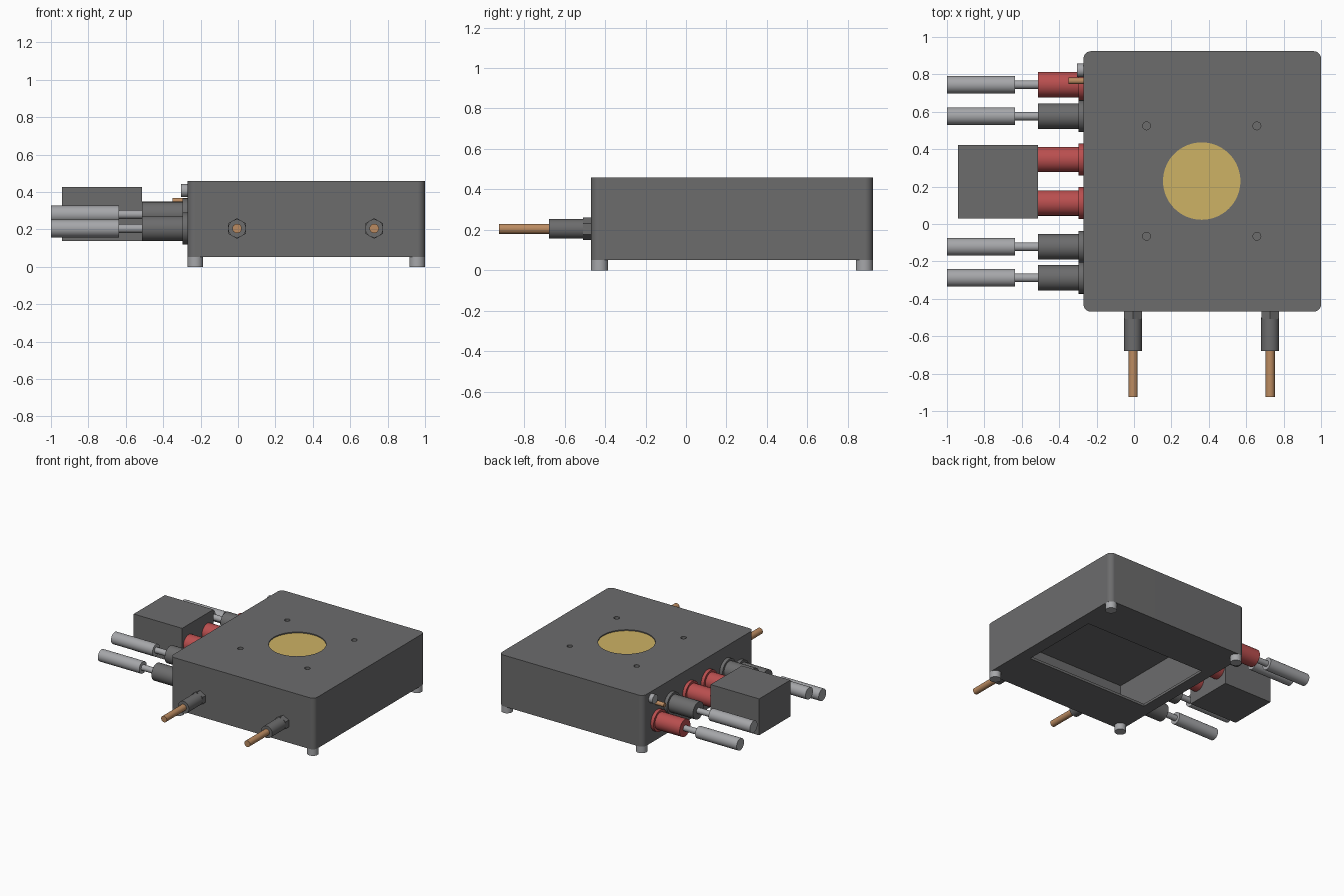
import bpy, bmesh
from mathutils import Vector

if "Cube" in bpy.data.objects:
    bpy.data.objects.remove(bpy.data.objects["Cube"])


def material(name, rgb):
    m = bpy.data.materials.new(name)
    m.use_nodes = True
    m.diffuse_color = (*rgb, 1)
    m.node_tree.nodes["Principled BSDF"].inputs["Base Color"].default_value = (*rgb, 1)
    return m


CHARCOAL = material("charcoal grey", (0.15, 0.15, 0.152))
SILVER = material("silver grey", (0.38, 0.385, 0.4))
RED = material("connector red", (0.49, 0.078, 0.078))
COPPER = material("copper", (0.5, 0.26, 0.12))
GOLD = material("brass yellow", (0.61, 0.445, 0.128))


def finish(obj, name, mat):
    obj.name = name
    obj.data.materials.clear()
    obj.data.materials.append(mat)
    return obj


def smooth(obj):
    bpy.ops.object.select_all(action="DESELECT")
    obj.select_set(True)
    bpy.context.view_layer.objects.active = obj
    bpy.ops.object.shade_smooth_by_angle(angle=0.6)


def rod(name, start, end, radius, mat, sides=32):
    """Cylinder running from start to end."""
    a, b = Vector(start), Vector(end)
    bpy.ops.mesh.primitive_cylinder_add(vertices=sides, radius=radius, depth=(b - a).length,
                                        location=(a + b) / 2)
    obj = finish(bpy.context.object, name, mat)
    obj.rotation_euler = (b - a).to_track_quat("Z", "Y").to_euler()
    if sides > 8:
        smooth(obj)
    return obj


def block(name, low, high, mat, corner=0):
    """Box between two corners, with optional rounded upright edges."""
    low, high = Vector(low), Vector(high)
    bm = bmesh.new()
    bmesh.ops.create_cube(bm, size=1)
    bmesh.ops.scale(bm, vec=high - low, verts=bm.verts)
    bmesh.ops.translate(bm, vec=(low + high) / 2, verts=bm.verts)
    if corner:
        upright = [e for e in bm.edges if abs(e.verts[0].co.z - e.verts[1].co.z) > 0.01]
        bmesh.ops.bevel(bm, geom=upright, offset=corner, segments=6, profile=0.5, affect="EDGES")
    mesh = bpy.data.meshes.new(name)
    bm.to_mesh(mesh)
    bm.free()
    obj = bpy.data.objects.new(name, mesh)
    bpy.context.collection.objects.link(obj)
    return finish(obj, name, mat)


def cut(target, cutter):
    bpy.context.view_layer.objects.active = target
    mod = target.modifiers.new("cut", "BOOLEAN")
    mod.operation, mod.solver, mod.object = "DIFFERENCE", "EXACT", cutter
    bpy.ops.object.modifier_apply(modifier=mod.name)
    bpy.data.objects.remove(cutter)


# Hollow housing with a bottom opening, top window and four screw holes
LEFT, RIGHT, FRONT, BACK, BASE, TOP = -0.27, 1.0, -0.469, 0.924, 0.052, 0.46
CX, CY = (LEFT + RIGHT) / 2 - 0.003, (FRONT + BACK) / 2 + 0.002
WALL = 0.025
housing = block("housing", (LEFT, FRONT, BASE), (RIGHT, BACK, TOP), CHARCOAL, 0.04)
cut(housing, block("cavity_cutter", (LEFT + WALL, FRONT + WALL, BASE + 0.02),
                   (RIGHT - WALL, BACK - WALL, 0.4), CHARCOAL))
cut(housing, block("opening_cutter", (CX - 0.54, CY - 0.33, 0), (CX + 0.54, CY + 0.33, 0.2), CHARCOAL))
cut(housing, rod("window_cutter", (CX, CY, 0.43), (CX, CY, 0.6), 0.207, CHARCOAL, 64))
for sx in (-1, 1):
    for sy in (-1, 1):
        x, y = CX + sx * 0.295, CY + sy * 0.295
        cut(housing, rod("screw_cutter", (x, y, 0.44), (x, y, 0.6), 0.021, CHARCOAL, 24))
smooth(housing)
housing.modifiers.new("flat walls", "WEIGHTED_NORMAL").keep_sharp = True
rod("top_window", (CX, CY, 0.425), (CX, CY, 0.452), 0.207, GOLD, 64)

# Feet
for x in (LEFT + 0.042, RIGHT - 0.042):
    for y in (FRONT + 0.042, BACK - 0.042):
        rod("foot", (x, y, 0), (x, y, BASE + 0.005), 0.042, SILVER)

# Side connectors: y, z, colour, has a cable
HIGH, LOW = 0.28, 0.205
for y, z, mat, cable in ((0.745, LOW, RED, True), (0.577, HIGH, CHARCOAL, True),
                         (0.345, HIGH, RED, False), (0.112, HIGH, RED, False),
                         (-0.122, HIGH, CHARCOAL, True), (-0.288, LOW, CHARCOAL, True)):
    rod("connector_flange", (LEFT + 0.01, y, z), (-0.296, y, z), 0.085, mat)
    rod("connector_body", (-0.29, y, z), (-0.513, y, z), 0.068, mat)
    if cable:
        rod("connector_pin", (-0.51, y, z), (-0.645, y, z), 0.023, SILVER)
        rod("cable_end", (-0.635, y, z), (-1, y, z), 0.047, SILVER)

# Plug block bridging the two middle connectors
block("plug_block", (-0.94, 0.03, 0.138), (-0.513, 0.423, 0.428), CHARCOAL)

# Grounding stud and side button
rod("side_button", (LEFT + 0.01, 0.822, 0.408), (-0.304, 0.822, 0.408), 0.035, SILVER)
rod("ground_stud", (LEFT + 0.01, 0.765, 0.352), (-0.35, 0.765, 0.352), 0.017, COPPER)

# Front fittings with hex nut, sleeve and copper tube
for x in (-0.005, 0.728):
    z = 0.205
    rod("hex_nut", (x, FRONT + 0.01, z), (x, -0.508, z), 0.055, CHARCOAL, 6)
    rod("fitting_sleeve", (x, -0.5, z), (x, -0.678, z), 0.048, CHARCOAL)
    rod("copper_tube", (x, -0.67, z), (x, -0.924, z), 0.025, COPPER)
